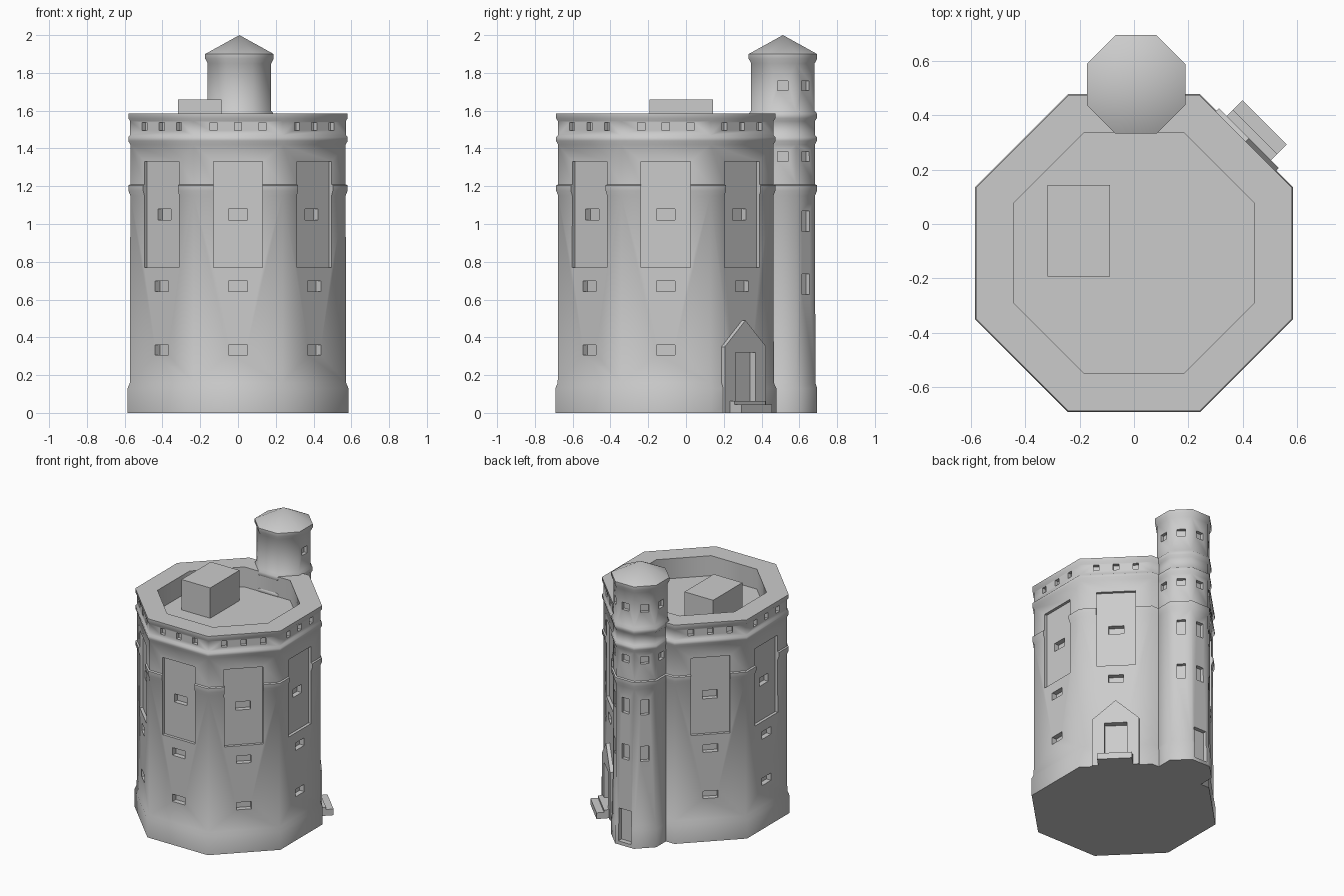
import bpy, bmesh, math
from mathutils import Vector

if "Cube" in bpy.data.objects:
    bpy.data.objects.remove(bpy.data.objects["Cube"])

BODY = Vector((0, -0.107, 0))
TUR = Vector((0.0075, 0.513, 0))

stone = bpy.data.materials.new("grey stone")
stone.diffuse_color = (0.6, 0.6, 0.6, 1)
stone.use_nodes = True
stone.node_tree.nodes["Principled BSDF"].inputs["Base Color"].default_value = stone.diffuse_color


def add(name, bm):
    bmesh.ops.recalc_face_normals(bm, faces=bm.faces[:])
    me = bpy.data.meshes.new(name)
    bm.to_mesh(me)
    bm.free()
    me.materials.append(stone)
    ob = bpy.data.objects.new(name, me)
    bpy.context.collection.objects.link(ob)
    return ob


def octagon_tower(name, c, profile):
    """Loft octagons through (apothem, z) points; apothem 0 makes an apex."""
    bm = bmesh.new()
    rings = []
    for r, z in profile:
        R = r / math.cos(math.pi / 8)
        if r == 0:
            rings.append([bm.verts.new((c.x, c.y, z))] * 8)
            continue
        rings.append([bm.verts.new((c.x + R * math.cos((k + .5) * math.pi / 4),
                                    c.y + R * math.sin((k + .5) * math.pi / 4), z))
                      for k in range(8)])
    for a, b in zip(rings, rings[1:]):
        for k in range(8):
            j = (k + 1) % 8
            bm.faces.new([a[k], a[j], b[j]] if b[0] is b[1] else [a[k], a[j], b[j], b[k]])
    bm.faces.new(rings[0])
    if rings[-1][0] is not rings[-1][1]:
        bm.faces.new(rings[-1])
    return add(name, bm)


def prism(bm, c, side, outline, d0, d1):
    """Outline of (across, z) points on wall number `side`, from depth d0 to d1."""
    a = side * math.pi / 4
    n, t = Vector((math.cos(a), math.sin(a), 0)), Vector((-math.sin(a), math.cos(a), 0))
    A, B = [[bm.verts.new(c + n * d + t * u + Vector((0, 0, z))) for u, z in outline]
            for d in (d0, d1)]
    bm.faces.new(A)
    bm.faces.new(B)
    for i in range(len(A)):
        j = (i + 1) % len(A)
        bm.faces.new((A[i], A[j], B[j], B[i]))


def rect(u, hw, z0, z1):
    return [(u - hw, z0), (u + hw, z0), (u + hw, z1), (u - hw, z1)]


def cut(ob, shapes):
    """Subtract a set of prisms from the object."""
    bm = bmesh.new()
    for s in shapes:
        prism(bm, *s)
    cutter = add("cutter", bm)
    cutter.hide_render = True
    m = ob.modifiers.new("cut", 'BOOLEAN')
    m.operation, m.solver, m.object = 'DIFFERENCE', 'EXACT', cutter
    me = bpy.data.meshes.new_from_object(ob.evaluated_get(bpy.context.evaluated_depsgraph_get()))
    ob.modifiers.clear()
    ob.data = me
    bpy.data.objects.remove(cutter)


# Main keep with base, string courses, parapet and sunken roof
keep = octagon_tower("main_keep", BODY, [
    (.585, 0), (.585, .13), (.572, .16), (.57, 1.15), (.58, 1.175), (.58, 1.205), (.57, 1.21),
    (.57, 1.42), (.581, 1.44), (.581, 1.46), (.571, 1.47), (.571, 1.545), (.581, 1.56),
    (.581, 1.585), (.443, 1.585), (.443, 1.44)])

# Tall recessed panels on every wall except the back (wall 2)
sides = [s for s in range(8) if s != 2]
cut(keep, [(BODY, s, rect(0, .13, .77, 1.33), .55, .7) for s in sides])

# Windows and parapet openings, plus the doorway on the back right wall (wall 1)
door = (BODY, 1, rect(0, .075, .05, .32), .555, .7)
holes = [door]
for s in sides:
    holes.append((BODY, s, rect(0, .05, 1.02, 1.08), .515, .7))
    holes.append((BODY, s, rect(0, .05, .642, .697), .535, .7))
    if s != 1:
        holes.append((BODY, s, rect(0, .05, .307, .36), .535, .7))
    for u in (-.13, 0, .13):
        holes.append((BODY, s, rect(u, .019, 1.495, 1.538), .545, .7))
cut(keep, holes)

# Gabled door surround
bm = bmesh.new()
prism(bm, BODY, 1, [(-.155, 0), (.155, 0), (.155, .35), (0, .49), (-.155, .35)], .53, .597)
surround = add("door_surround", bm)
cut(surround, [door])

# Door steps
bm = bmesh.new()
prism(bm, BODY, 1, rect(0, .115, 0, .062), .55, .63)
prism(bm, BODY, 1, rect(0, .115, 0, .045), .55, .68)
steps = add("door_steps", bm)

# Roof hut
bm = bmesh.new()
prism(bm, Vector((0, 0, 0)), 0, rect(-.025, .168, 1.43, 1.66), -.318, -.088)
hut = add("roof_hut", bm)

# Stair turret with its low pointed roof
turret = octagon_tower("stair_turret", TUR, [
    (.181, 0), (.181, .13), (.172, .16), (.17, 1.15), (.18, 1.175), (.18, 1.205), (.17, 1.21),
    (.169, 1.42), (.18, 1.44), (.18, 1.46), (.169, 1.47), (.169, 1.545), (.18, 1.56),
    (.18, 1.585), (.168, 1.6), (.168, 1.85), (.181, 1.875), (.181, 1.9), (0, 2.0)])
holes = [(TUR, 2, rect(0, .05, .025, .26), .145, .3)]
for s in range(5):
    for z in (1.357, 1.732):
        holes.append((TUR, s, rect(0, .028, z - .026, z + .026), .145, .3))
    if s in (1, 2, 3):
        for z in (.68, 1.015):
            holes.append((TUR, s, rect(0, .028, z - .054, z + .054), .145, .3))
cut(turret, holes)

# Soft shading round the walls, sharp at openings and ledges
bpy.ops.object.select_all(action='DESELECT')
for ob in (keep, turret):
    ob.select_set(True)
bpy.context.view_layer.objects.active = keep
bpy.ops.object.shade_smooth_by_angle(angle=math.radians(50))
